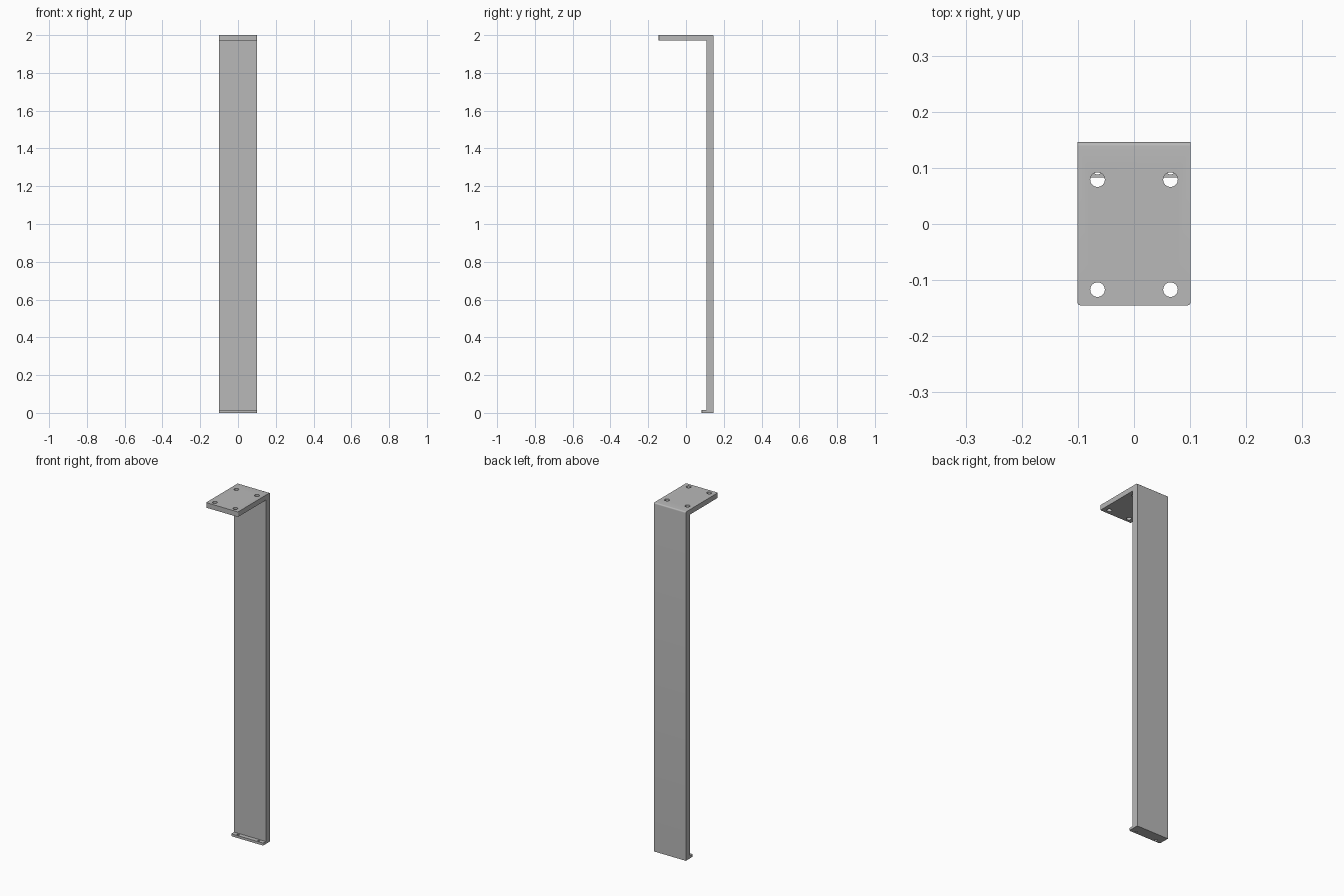
import bpy, bmesh, math
from mathutils import Vector

cube = bpy.data.objects.get("Cube")
if cube:
    bpy.data.objects.remove(cube, do_unlink=True)

HALF_W = 0.101
FRONT, BACK = -0.145, 0.146
POST_FRONT, LIP_FRONT = 0.108, 0.083
FLANGE_Z, LIP_Z, TOP = 1.971, 0.014, 2.0

steel = bpy.data.materials.new("grey steel")
steel.use_nodes = True
colour = (0.48, 0.48, 0.48, 1)
steel.diffuse_color = colour
steel.node_tree.nodes["Principled BSDF"].inputs["Base Color"].default_value = colour


def add_object(name, bm):
    mesh = bpy.data.meshes.new(name)
    bm.to_mesh(mesh)
    bm.free()
    obj = bpy.data.objects.new(name, mesh)
    bpy.context.collection.objects.link(obj)
    return obj


def round_edges(bm, radius, rule):
    edges = [e for e in bm.edges if rule(e)]
    bmesh.ops.bevel(bm, geom=edges, offset=radius, segments=5, profile=0.5, affect='EDGES')


def runs_along(edge, axis):
    a, b = edge.verts
    return all(abs(a.co[i] - b.co[i]) < 1e-5 for i in range(3) if i != axis)


# Bracket: side profile of lip, post and mounting flange, extruded across the width
profile = [(LIP_FRONT, 0), (BACK, 0), (BACK, TOP), (FRONT, TOP),
           (FRONT, FLANGE_Z), (POST_FRONT, FLANGE_Z), (POST_FRONT, LIP_Z), (LIP_FRONT, LIP_Z)]
bm = bmesh.new()
face = bm.faces.new([bm.verts.new((-HALF_W, y, z)) for y, z in profile])
extruded = bmesh.ops.extrude_face_region(bm, geom=[face])["geom"]
bmesh.ops.translate(bm, vec=(2 * HALF_W, 0, 0),
                    verts=[v for v in extruded if isinstance(v, bmesh.types.BMVert)])
bmesh.ops.recalc_face_normals(bm, faces=bm.faces)

# Rounded bend at the top rear and rounded free corners on the flange and lip
round_edges(bm, 0.007, lambda e: runs_along(e, 0) and all(
    v.co.y > BACK - 0.001 and v.co.z > TOP - 0.001 for v in e.verts))
round_edges(bm, 0.006, lambda e: runs_along(e, 2) and all(
    v.co.y < LIP_FRONT + 0.001 for v in e.verts))
bracket = add_object("bracket", bm)
bracket.data.materials.append(steel)

# Screw holes: four in the flange, two small ones in the lip
bm = bmesh.new()
for side in (-1, 1):
    for y, z, radius in ((0.079, TOP, 0.013), (-0.117, TOP, 0.013), (0.095, 0, 0.007)):
        made = bmesh.ops.create_cone(bm, cap_ends=True, segments=32, radius1=radius,
                                     radius2=radius, depth=0.1)
        bmesh.ops.translate(bm, verts=made["verts"], vec=Vector((side * 0.065, y, z)))
cutter = add_object("hole_cutter", bm)
cutter.hide_render = True

cut = bracket.modifiers.new("screw holes", 'BOOLEAN')
cut.operation = 'DIFFERENCE'
cut.solver = 'EXACT'
cut.object = cutter
bpy.ops.object.select_all(action='DESELECT')
bpy.context.view_layer.objects.active = bracket
bracket.select_set(True)
bpy.ops.object.modifier_apply(modifier=cut.name)
bpy.data.objects.remove(cutter, do_unlink=True)
bpy.ops.object.shade_smooth_by_angle(angle=math.radians(30))
